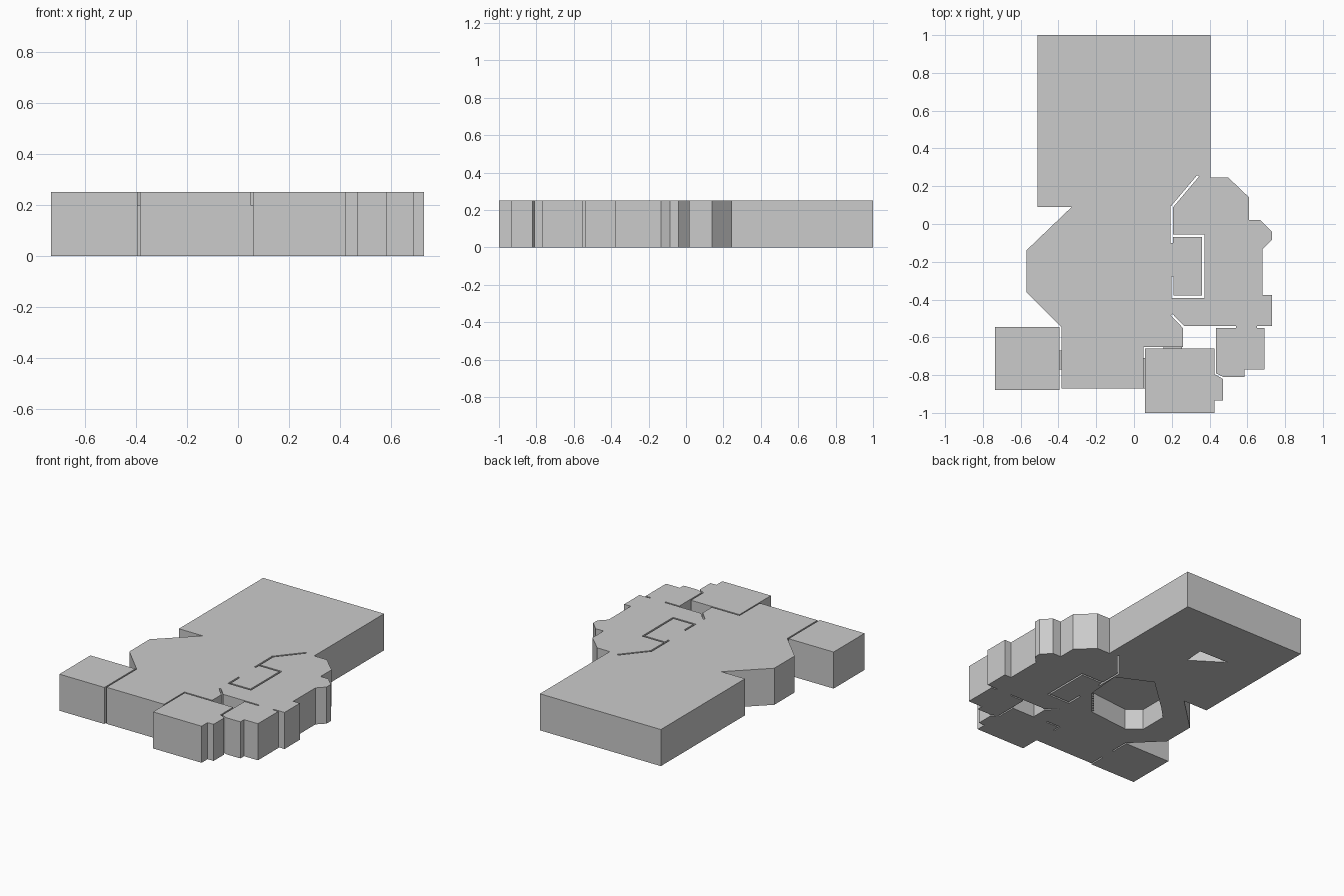
import bpy, bmesh
from mathutils import Vector

cube = bpy.data.objects.get("Cube")
if cube:
    bpy.data.objects.remove(cube, do_unlink=True)

H = 0.25

grey = bpy.data.materials.new("plain grey")
grey.use_nodes = True
COLOUR = (0.6, 0.6, 0.6, 1)
grey.diffuse_color = COLOUR
grey.node_tree.nodes["Principled BSDF"].inputs["Base Color"].default_value = COLOUR


def prism(name, outline, z0=0.0, z1=H):
    """Extrude a flat outline between two heights."""
    bm = bmesh.new()
    face = bm.faces.new([bm.verts.new((x, y, z0)) for x, y in outline])
    top = bmesh.ops.extrude_face_region(bm, geom=[face])["geom"]
    moved = [v for v in top if isinstance(v, bmesh.types.BMVert)]
    bmesh.ops.translate(bm, verts=moved, vec=(0, 0, z1 - z0))
    bmesh.ops.recalc_face_normals(bm, faces=bm.faces)
    mesh = bpy.data.meshes.new(name)
    bm.to_mesh(mesh)
    bm.free()
    mesh.materials.append(grey)
    obj = bpy.data.objects.new(name, mesh)
    bpy.context.scene.collection.objects.link(obj)
    return obj


def box(name, x0, x1, y0, y1, z0=0.0, z1=H):
    return prism(name, [(x0, y0), (x1, y0), (x1, y1), (x0, y1)], z0, z1)


def wall_gaps(path, width=0.012):
    """Cutters along a path, one per straight run."""
    cutters = []
    for a, b in zip(path, path[1:]):
        a, b = Vector(a), Vector(b)
        along = (b - a).normalized() * width / 2
        side = Vector((-along.y, along.x))
        a, b = a - along, b + along
        cutters.append(prism("gap_cutter", [a - side, b - side, b + side, a + side],
                             -0.1, H + 0.1))
    return cutters


def carve(obj, cutters):
    for c in cutters:
        c.hide_render = True
        mod = obj.modifiers.new("cut", "BOOLEAN")
        mod.operation = "DIFFERENCE"
        mod.solver = "EXACT"
        mod.object = c
    bpy.context.view_layer.update()
    deps = bpy.context.evaluated_depsgraph_get()
    mesh = bpy.data.meshes.new_from_object(obj.evaluated_get(deps))
    obj.modifiers.clear()
    obj.data = mesh
    for c in cutters:
        bpy.data.objects.remove(c, do_unlink=True)


# Hall, rear block and east rooms share one outline
main_hall = prism("main_hall", [
    (-.51, 1), (-.51, .09), (-.33, .09), (-.57, -.14), (-.57, -.36),
    (-.385, -.545), (-.385, -.87), (.05, -.87), (.05, -.65), (.26, -.65),
    (.26, -.54), (.73, -.54), (.73, -.375), (.68, -.375), (.68, -.135),
    (.73, -.085), (.73, -.04), (.67, .02), (.61, .02), (.61, .14),
    (.5, .245), (.405, .245), (.405, 1)])

# Thin gaps between rooms and the two hollows under the floor
hall_hollow = [(.17, -.2), (.19, .04), (-.04, .15), (-.27, -.06), (-.36, -.15),
               (-.36, -.34), (-.27, -.41), (.02, -.38)]
stair_hollow = [(-.01, .625), (-.02, .49), (-.23, .63)]
cutters = wall_gaps([(.335, .25), (.2, .09), (.2, -.095)])
cutters += wall_gaps([(.205, -.062), (.366, -.062), (.366, -.385), (.204, -.385), (.204, -.285)])
cutters += wall_gaps([(.204, -.485), (.262, -.545)])
cutters.append(prism("hall_cutter", hall_hollow, -.1, .14))
cutters.append(prism("stair_cutter", stair_hollow, -.1, .1))
carve(main_hall, cutters)

# Narrow ribs along one side of the hall hollow
start, end = Vector(hall_hollow[-1]), Vector(hall_hollow[0])
for i in range(8):
    p = start.lerp(end, (i + .5) / 8)
    box(f"hollow_rib_{i + 1}", p.x - .012, p.x, p.y - .005, p.y + .005, .005, .14)

# Outlying rooms
box("west_room", -.735, -.395, -.88, -.545)
prism("south_room", [(.058, -.66), (.058, -1), (.425, -1), (.425, -.935), (.47, -.935),
                     (.47, -.82), (.45, -.808), (.425, -.795), (.425, -.66)])
prism("southeast_room", [(.435, -.55), (.435, -.79), (.475, -.81), (.585, -.81),
                         (.585, -.77), (.69, -.77), (.69, -.55)])

# Doorways joining the rooms
box("west_doorway", -.396, -.384, -.77, -.67, 0, .2)
box("south_doorway", .155, .255, -.661, -.649, 0, .2)
box("south_side_doorway", .049, .059, -.87, -.71, 0, .2)
box("southeast_doorway", .54, .65, -.551, -.539)
